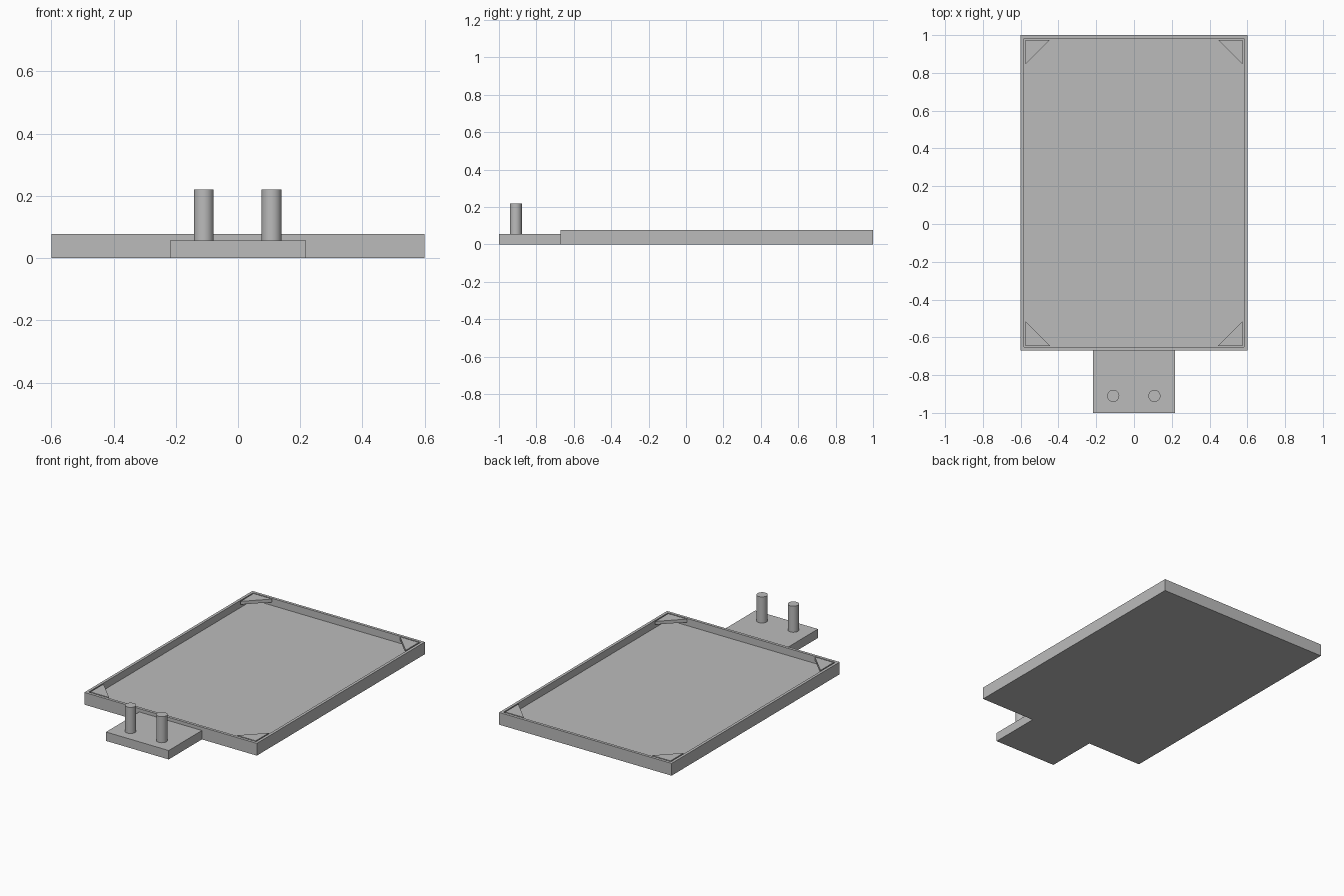
import bpy
import bmesh
import math

if "Cube" in bpy.data.objects:
    bpy.data.objects.remove(bpy.data.objects["Cube"], do_unlink=True)

grey = bpy.data.materials.new("plain grey")
grey.use_nodes = True
COLOUR = (0.5, 0.5, 0.5, 1)
grey.diffuse_color = COLOUR
grey.node_tree.nodes["Principled BSDF"].inputs["Base Color"].default_value = COLOUR

HALF_W, FRONT, BACK, TOP = 0.6, -0.67, 1.0, 0.077
RIM, DEPTH = 0.025, 0.045
TONGUE_TOP = 0.056


def finish(bm, name):
    bmesh.ops.recalc_face_normals(bm, faces=bm.faces)
    mesh = bpy.data.meshes.new(name)
    bm.to_mesh(mesh)
    bm.free()
    mesh.materials.append(grey)
    obj = bpy.data.objects.new(name, mesh)
    bpy.context.collection.objects.link(obj)
    return obj


def prism(outline, z0, z1):
    """Vertical prism over an outline; returns the bmesh and its top face."""
    bm = bmesh.new()
    base = bm.faces.new([bm.verts.new((x, y, z0)) for x, y in outline])
    ext = bmesh.ops.extrude_face_region(bm, geom=[base], use_keep_orig=True)["geom"]
    for v in ext:
        if isinstance(v, bmesh.types.BMVert):
            v.co.z = z1
    bmesh.ops.recalc_face_normals(bm, faces=bm.faces)
    return bm, max(bm.faces, key=lambda f: f.calc_center_median().z)


def rectangle(x0, x1, y0, y1):
    return [(x0, y0), (x1, y0), (x1, y1), (x0, y1)]


# Tray with a sunken floor
bm, top = prism(rectangle(-HALF_W, HALF_W, FRONT, BACK), 0, TOP)
bmesh.ops.inset_region(bm, faces=[top], thickness=RIM)
floor = bmesh.ops.extrude_discrete_faces(bm, faces=[top])["faces"][0]
bmesh.ops.translate(bm, verts=floor.verts, vec=(0, 0, -DEPTH))
finish(bm, "tray")

# Thin triangular tabs flush with the rim at each inner corner
for x_name, sx in (("right", -1), ("left", 1)):
    for y_name, sy, edge in (("front", 1, FRONT), ("back", -1, BACK)):
        x, y = sx * (HALF_W - RIM), edge + sy * RIM
        bm, _ = prism([(x, y), (x - sx * 0.13, y), (x, y + sy * 0.13)], TOP - 0.02, TOP)
        finish(bm, f"{y_name}_{x_name}_corner_tab")

# Tongue in front of the tray
bm, _ = prism(rectangle(-0.218, 0.218, -1, FRONT), 0, TONGUE_TOP)
finish(bm, "tongue")

# Upright pins on the tongue
for name, x in (("right_pin", -0.11), ("left_pin", 0.108)):
    height = 0.22 - TONGUE_TOP
    bpy.ops.mesh.primitive_cylinder_add(
        vertices=32, radius=0.032, depth=height,
        location=(x, -0.91, TONGUE_TOP + height / 2))
    pin = bpy.context.object
    pin.name = name
    pin.data.materials.append(grey)
    bpy.ops.object.shade_smooth_by_angle(angle=math.radians(30))
